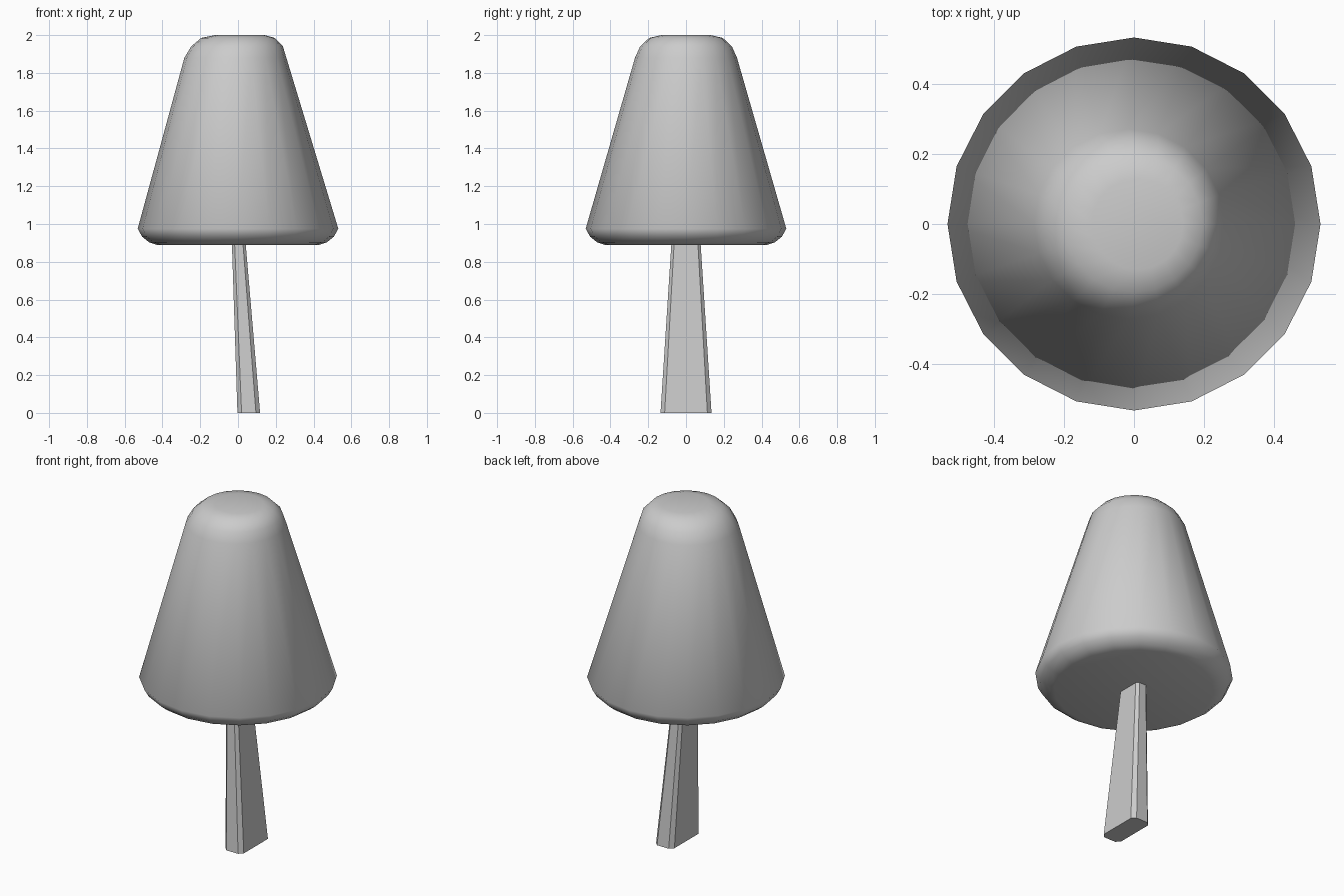
import bpy, bmesh, math

if "Cube" in bpy.data.objects:
    bpy.data.objects.remove(bpy.data.objects["Cube"])


def loft(name, rings):
    """Join equal-length point rings into a closed capped solid."""
    bm = bmesh.new()
    loops = [[bm.verts.new(p) for p in ring] for ring in rings]
    n = len(loops[0])
    for a, b in zip(loops, loops[1:]):
        for i in range(n):
            j = (i + 1) % n
            bm.faces.new((a[i], a[j], b[j], b[i]))
    bm.faces.new(loops[0][::-1])
    bm.faces.new(loops[-1])
    bmesh.ops.recalc_face_normals(bm, faces=bm.faces)
    mesh = bpy.data.meshes.new(name)
    bm.to_mesh(mesh)
    bm.free()
    obj = bpy.data.objects.new(name, mesh)
    bpy.context.collection.objects.link(obj)
    return obj


def circle(r, z, cx=0.0, n=20):
    return [(cx + r * math.cos(math.tau * i / n), r * math.sin(math.tau * i / n), z)
            for i in range(n)]


def chamfered_rect(x0, x1, y, z, c):
    return [(x0 + c, -y, z), (x1 - c, -y, z), (x1, -y + c, z), (x1, y - c, z),
            (x1 - c, y, z), (x0 + c, y, z), (x0, y - c, z), (x0, -y + c, z)]


# Foliage: 20-sided tapered cone with rounded rims, top leaning slightly to -x
profile = [(0.43, 0.89, 0), (0.47, 0.903, 0), (0.507, 0.932, 0), (0.531, 0.975, 0),
           (0.27, 1.88, -0.014), (0.243, 1.94, -0.005), (0.195, 1.985, 0), (0.13, 2.0, 0.01)]
foliage = loft("foliage", [circle(r, z, cx) for r, z, cx in profile])
for p in foliage.data.polygons:
    p.use_smooth = True

# Trunk: leaning, tapered plank with chamfered corners
trunk = loft("trunk", [chamfered_rect(-0.003, 0.117, 0.135, 0.0, 0.022),
                       chamfered_rect(-0.034, 0.036, 0.074, 0.95, 0.014)])
